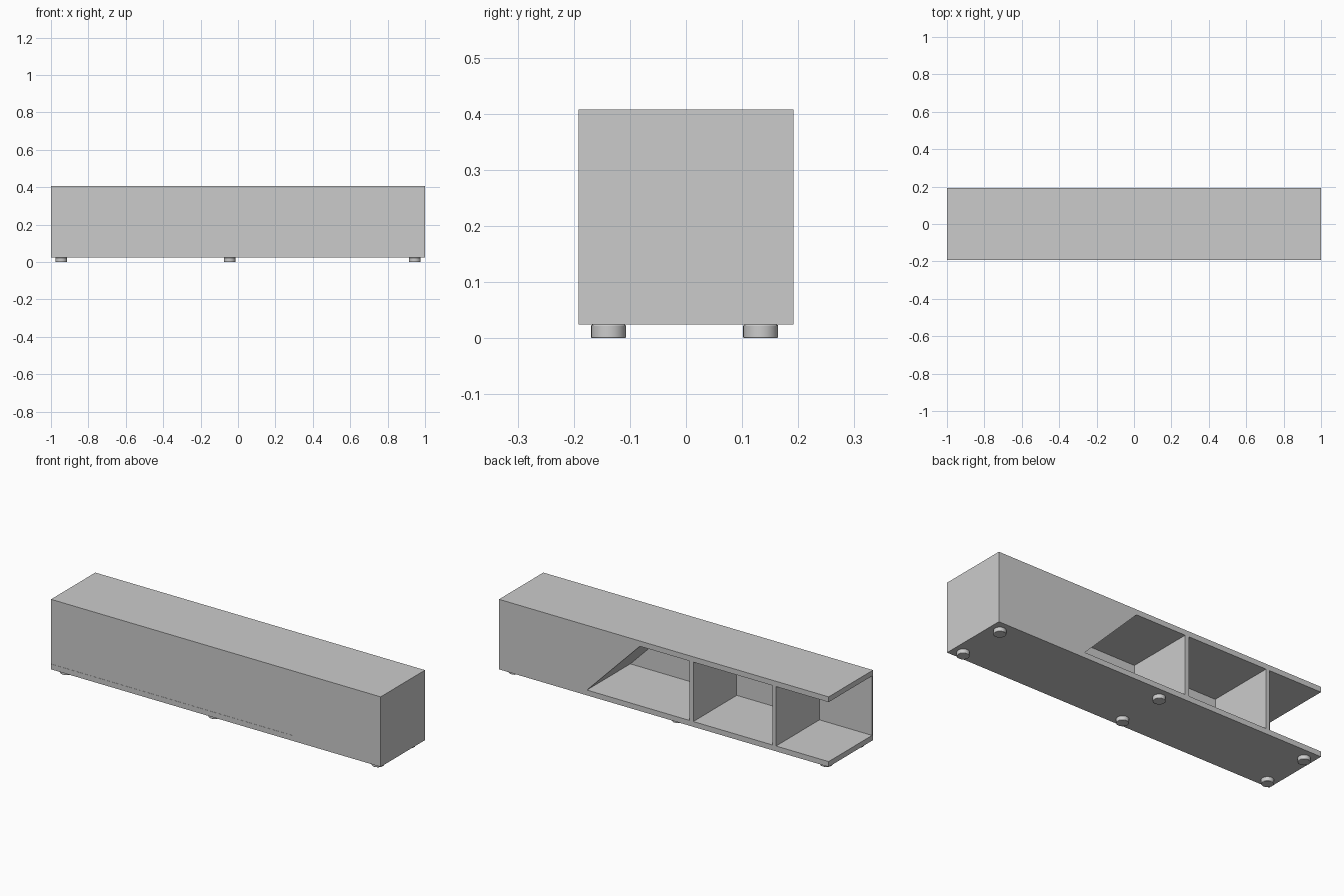
import bpy, bmesh, math

if "Cube" in bpy.data.objects:
    bpy.data.objects.remove(bpy.data.objects["Cube"])

Y0, Y1 = -0.192, 0.192
Z0, Z1, T = 0.024, 0.408, 0.029
DOOR = 0.008


def slant(z):
    """x position of the diagonal joint at height z"""
    return 0.117 + (Z1 - z) * 0.985


def prism(name, profile, y0, y1):
    """Extrude an xz profile from y0 to y1"""
    bm = bmesh.new()
    face = bm.faces.new([bm.verts.new((x, y0, z)) for x, z in profile])
    ext = bmesh.ops.extrude_face_region(bm, geom=[face])
    bmesh.ops.translate(bm, vec=(0, y1 - y0, 0),
                        verts=[v for v in ext["geom"] if isinstance(v, bmesh.types.BMVert)])
    bmesh.ops.recalc_face_normals(bm, faces=bm.faces)
    me = bpy.data.meshes.new(name)
    bm.to_mesh(me)
    bm.free()
    ob = bpy.data.objects.new(name, me)
    bpy.context.collection.objects.link(ob)
    return ob


def slanted(name, z0, z1, y0, y1):
    """Panel from the left end up to the diagonal joint"""
    return prism(name, [(-1, z0), (slant(z0), z0), (slant(z1), z1), (-1, z1)], y0, y1)


# closed cabinet block with diagonal end
prism("closed_block", [(slant(Z0), Z0), (1, Z0), (1, Z1), (slant(Z1), Z1)], Y0, Y1)

# open section: top, bottom and front panel
slanted("bottom_panel", Z0, Z0 + T, Y0, Y1)
slanted("top_panel", Z1 - T, Z1, Y0, Y1)
slanted("front_panel", Z0 + T, Z1 - T, Y0 + 0.001, Y0 + DOOR)

# upright dividers
for i, x in enumerate((-0.67, -0.168)):
    a, b, lo, hi = x - 0.011, x + 0.011, Z0 + T, Z1 - T
    prism(f"divider_{i + 1}", [(a, lo), (b, lo), (b, hi), (a, hi)], Y0 + DOOR, Y1)

# round feet with softened lower rim
for i, x in enumerate((-0.945, -0.045, 0.945)):
    for side, y in (("front", -0.138), ("back", 0.133)):
        bpy.ops.mesh.primitive_cylinder_add(vertices=32, radius=0.031, depth=Z0,
                                            location=(x, y, Z0 / 2))
        foot = bpy.context.object
        foot.name = f"{side}_foot_{i + 1}"
        bev = foot.modifiers.new("rim", 'BEVEL')
        bev.width = 0.002
        bev.segments = 2
        bev.angle_limit = math.radians(40)
        bpy.ops.object.shade_smooth_by_angle()
